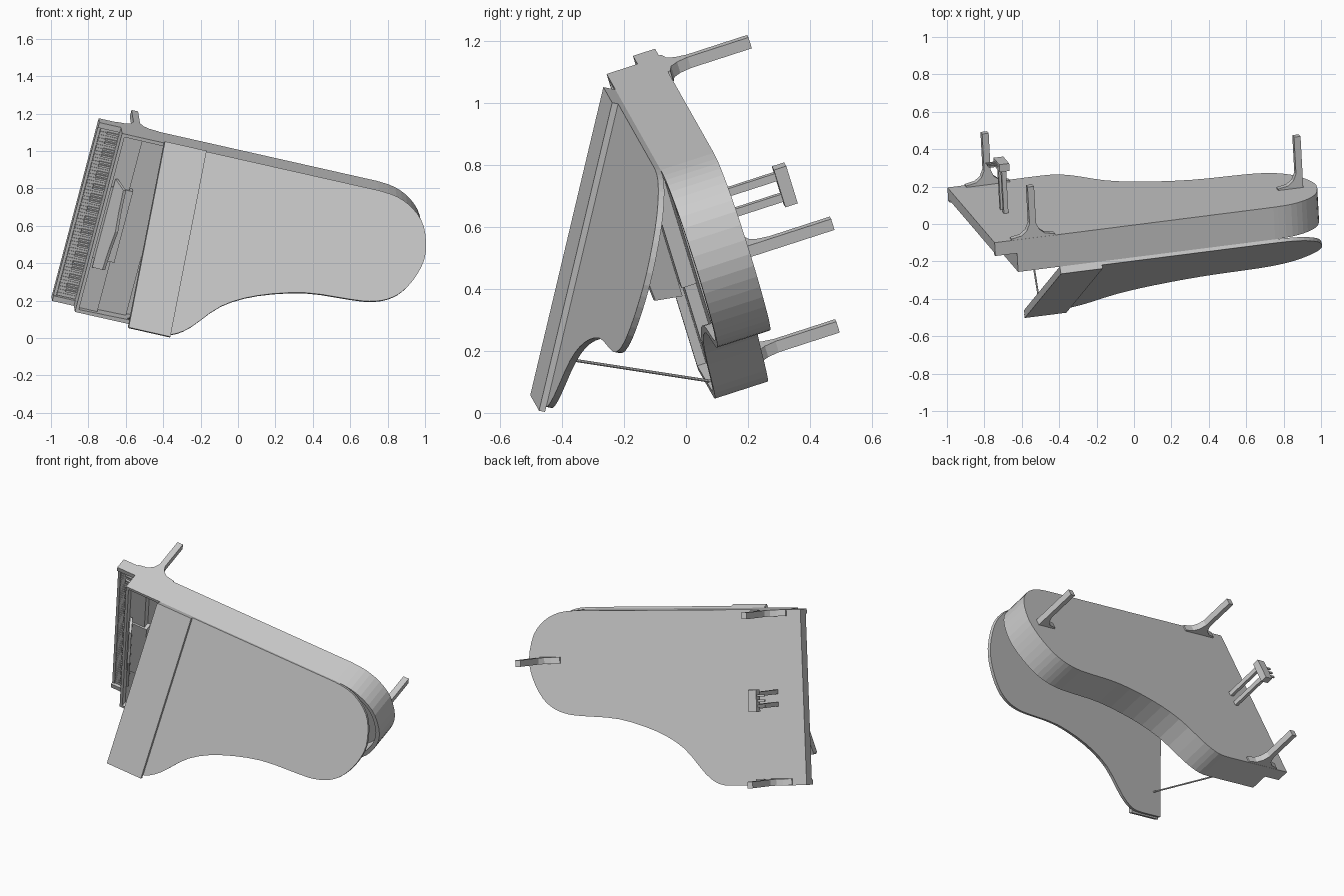
import bpy, bmesh, math
from mathutils import Matrix, Vector

if "Cube" in bpy.data.objects:
    bpy.data.objects.remove(bpy.data.objects["Cube"])

# One plain grey for everything
grey = bpy.data.materials.new("plain grey")
grey.use_nodes = True
grey.diffuse_color = (0.6, 0.6, 0.6, 1)
grey.node_tree.nodes["Principled BSDF"].inputs["Base Color"].default_value = (0.6, 0.6, 0.6, 1)

# Instrument frame: X runs keyboard to tail, -Y bass to treble, Z up out of the case
length_dir = Vector((0.968, 0.123, -0.218)).normalized()
width_dir = Vector((-0.248, 0.286, -0.925))
up = -length_dir.cross(width_dir).normalized()
left = up.cross(length_dir)
CASE = Matrix((length_dir, left, up)).transposed().to_4x4()
CASE.translation = (-0.745, -0.10, 1.175)

WIDTH, HEIGHT, FRONT, HINGE = 1.03, 0.18, 0.12, 0.35
LID = CASE @ Matrix.Translation((0, 0, HEIGHT)) @ Matrix.Rotation(math.radians(-30), 4, 'X')


def finish(name, bm, matrix=CASE):
    bmesh.ops.recalc_face_normals(bm, faces=bm.faces)
    mesh = bpy.data.meshes.new(name)
    bm.to_mesh(mesh)
    bm.free()
    mesh.materials.append(grey)
    obj = bpy.data.objects.new(name, mesh)
    bpy.context.collection.objects.link(obj)
    obj.matrix_world = matrix
    return obj


def add_prism(bm, loop, step):
    """Extrude a closed loop of points along a step; return the far cap."""
    near = [bm.verts.new(p) for p in loop]
    far = [bm.verts.new(Vector(p) + Vector(step)) for p in loop]
    bm.faces.new(near)
    cap = bm.faces.new(far)
    for i in range(len(loop)):
        j = (i + 1) % len(loop)
        bm.faces.new((near[i], near[j], far[j], far[i]))
    return cap


def add_box(bm, a, b, h):
    """Box from (low, high) pairs along length, width and height."""
    loop = [(a[0], -b[0], h[0]), (a[1], -b[0], h[0]), (a[1], -b[1], h[0]), (a[0], -b[1], h[0])]
    add_prism(bm, loop, (0, 0, h[1] - h[0]))


def box(name, a, b, h, matrix=CASE):
    bm = bmesh.new()
    add_box(bm, a, b, h)
    return finish(name, bm, matrix)


def prism(name, loop, step, matrix=CASE):
    bm = bmesh.new()
    add_prism(bm, loop, step)
    return finish(name, bm, matrix)


def smooth_path(pts, steps=3):
    """Catmull-Rom curve through the points."""
    p = [Vector(q) for q in pts]
    p = [p[0]] + p + [p[-1]]
    out = []
    for i in range(1, len(p) - 2):
        for k in range(steps):
            t = k / steps
            out.append(0.5 * (2 * p[i] + (p[i + 1] - p[i - 1]) * t
                       + (2 * p[i - 1] - 5 * p[i] + 4 * p[i + 1] - p[i + 2]) * t ** 2
                       + (3 * p[i] - p[i - 1] - 3 * p[i + 1] + p[i + 2]) * t ** 3))
    return out + [p[-1]]


# Curved side and rounded tail, from the treble cheek round to the straight side
bend = smooth_path([
    (0.50, 1.03), (0.59, 1.02), (0.68, 0.96), (0.82, 0.81), (1.0, 0.71), (1.25, 0.637),
    (1.5, 0.617), (1.6, 0.605), (1.69, 0.573), (1.765, 0.51), (1.825, 0.40),
    (1.847, 0.28), (1.81, 0.14), (1.735, 0.057), (1.64, 0.012), (1.54, 0)])


def outline(start, h):
    pts = [(start, 0), (start, WIDTH)] + [tuple(p) for p in bend]
    return [(a, -b, h) for a, b in pts]


# Hollow case with rim and soundboard
bm = bmesh.new()
top = add_prism(bm, outline(FRONT, 0), (0, 0, HEIGHT))
bmesh.ops.recalc_face_normals(bm, faces=bm.faces)
bmesh.ops.inset_region(bm, faces=[top], thickness=0.025)
bmesh.ops.inset_region(bm, faces=[top], thickness=0.0005, depth=-0.1)
finish("case", bm)

# Keyboard bed, arms and front slip
box("keybed", (0, FRONT + 0.01), (0, WIDTH), (0, 0.045))
box("key_slip", (0, 0.016), (0.03, 1.0), (0.04, 0.062))
for side, b in (("left", 0), ("right", WIDTH - 0.03)):
    box(side + "_arm", (0, FRONT + 0.01), (b, b + 0.03), (0, 0.075))

# Keys
white, black = bmesh.new(), bmesh.new()
pitch = (WIDTH - 0.064) / 52
for i in range(52):
    b = 0.032 + i * pitch
    add_box(white, (0.018, FRONT), (b, b + pitch * 0.93), (0.045, 0.06))
    if i < 51 and i % 7 in (0, 2, 3, 5, 6):
        add_box(black, (0.055, FRONT), (b + pitch * 0.7, b + pitch * 1.25), (0.055, 0.072))
finish("white_keys", white)
finish("black_keys", black)

# Interior: pin block, side shelves and desk shelf
box("pin_block", (0.14, 0.40), (0.02, 1.01), (0.07, 0.11))
for side, b in (("left", (0.02, 0.31)), ("right", (0.72, 1.01))):
    box(side + "_shelf", (0.14, 0.24), b, (0.1, 0.15))
box("desk_shelf", (0.14, 0.26), (0.31, 0.72), (0.1, 0.16))

# Music desk, leaning back
desk = [(0.26, 0.0), (0.77, 0.0), (0.745, 0.09), (0.62, 0.1), (0.515, 0.115),
        (0.41, 0.1), (0.285, 0.09)]
prism("music_desk", [(0.15 + 0.5 * h, -b, 0.165 + h) for b, h in desk], (0.015, 0, -0.005))

# Lid with its front flap folded back on top
prism("lid", outline(HINGE, 0), (0, 0, 0.02), LID)
box("lid_flap", (HINGE, 0.58), (0, 1.04), (0.02, 0.04), LID)

# Prop stick from rim to lid
foot = Vector((0.41, -1.01, 0.16))
head = CASE.inverted() @ LID @ Vector((0.41, -0.89, 0))
bm = bmesh.new()
bmesh.ops.create_cone(bm, cap_ends=True, segments=8, radius1=0.005, radius2=0.005,
                      depth=(head - foot).length)
turn = (head - foot).to_track_quat('Z', 'Y').to_matrix().to_4x4()
finish("prop_stick", bm, CASE @ Matrix.Translation((foot + head) / 2) @ turn)

# Legs with flared brackets; the tail leg flares only towards the keyboard
flare = [(0.12, 0.005), (0.12, -0.008), (0.065, -0.018), (0.035, -0.042), (0.018, -0.08),
         (0.018, -0.287)]
straight = [(0.018, 0.005), (0.018, -0.287)]
for name, a, b, back in (("front_left_leg", 0.215, 0.02, flare),
                         ("front_right_leg", 0.215, 1.01, flare),
                         ("tail_leg", 1.755, 0.29, straight)):
    profile = [(-x, z) for x, z in flare] + back[::-1]
    prism(name, [(a + x, 0.019 - b, z) for x, z in profile], (0, -0.038, 0))

# Pedal lyre
for side, b in (("left", 0.482), ("right", 0.554)):
    box(side + "_lyre_post", (0.17, 0.195), (b - 0.013, b + 0.013), (-0.25, 0.005))
box("pedal_box", (0.155, 0.21), (0.453, 0.583), (-0.282, -0.24))
for i, side in enumerate(("left", "middle", "right")):
    b = 0.488 + i * 0.03
    box(side + "_pedal", (0.105, 0.16), (b - 0.006, b + 0.006), (-0.27, -0.262))
